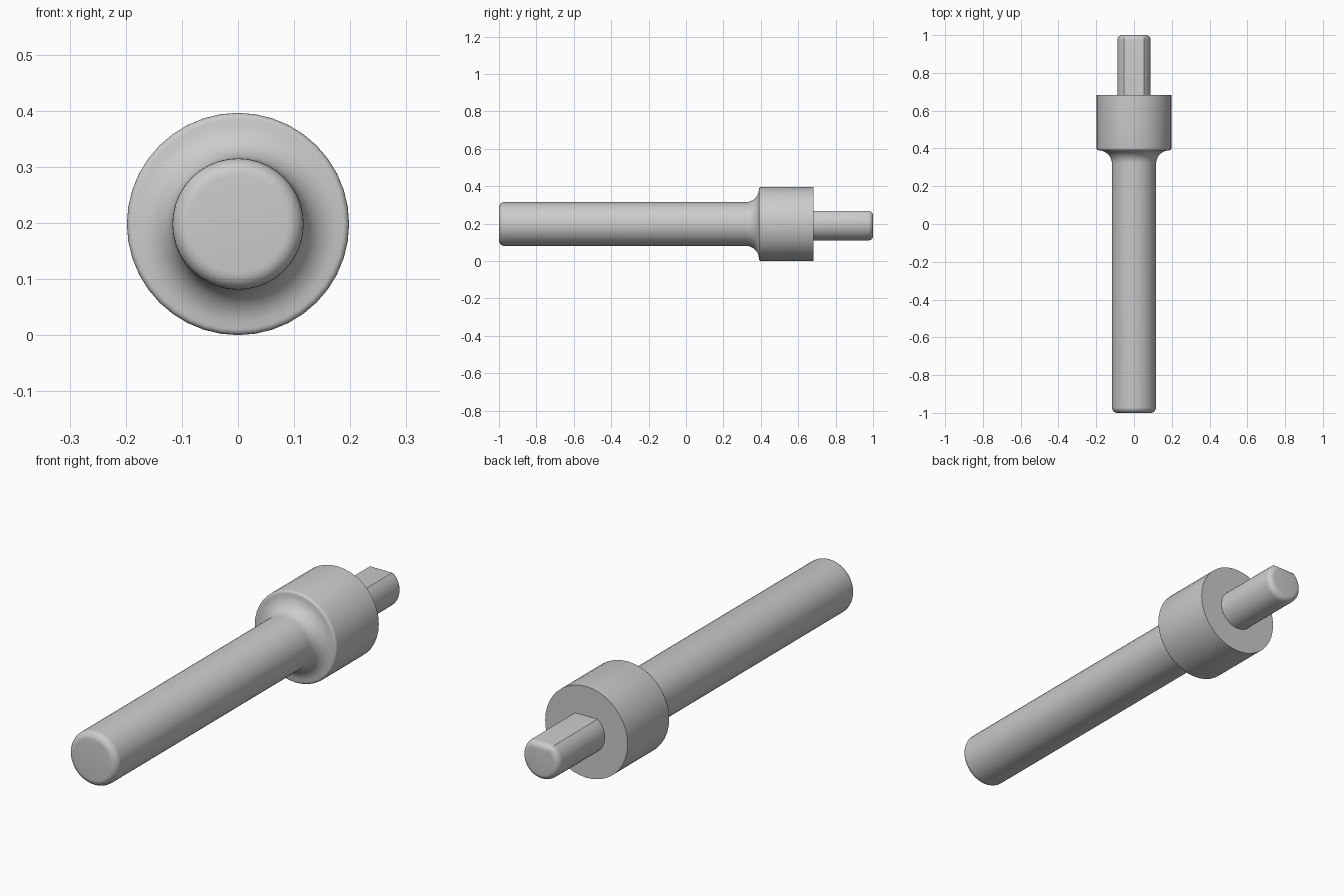
import bpy, bmesh
from math import sin, cos, pi, acos, radians

if "Cube" in bpy.data.objects:
    bpy.data.objects.remove(bpy.data.objects["Cube"])

AXIS_Z = 0.198
SIDES = 40


def circle(r, n=SIDES):
    return [(r * sin(2 * pi * i / n), r * cos(2 * pi * i / n)) for i in range(n)]


def d_shape(r, flat, n=30):
    # circle cut by a flat at height `flat` on top
    a = acos(flat / r)
    angles = [a + (2 * pi - 2 * a) * i / n for i in range(n + 1)]
    return [(r * sin(t), r * cos(t)) for t in angles]


def arc(cr, cy, rad, a0, a1, n=7):
    # profile arc as (radius, y) points, angles in degrees
    return [(cr + rad * cos(radians(a0 + (a1 - a0) * i / n)),
             cy + rad * sin(radians(a0 + (a1 - a0) * i / n))) for i in range(n + 1)]


def loft(name, sections):
    # sections: list of (y, outline) bridged into a closed solid
    bm = bmesh.new()
    rings = [[bm.verts.new((x, y, z + AXIS_Z)) for x, z in outline]
             for y, outline in sections]
    n = len(rings[0])
    for a, b in zip(rings, rings[1:]):
        for i in range(n):
            j = (i + 1) % n
            bm.faces.new((a[i], a[j], b[j], b[i]))
    bm.faces.new(rings[0])
    bm.faces.new(rings[-1])
    bmesh.ops.recalc_face_normals(bm, faces=bm.faces)
    mesh = bpy.data.meshes.new(name)
    bm.to_mesh(mesh)
    bm.free()
    obj = bpy.data.objects.new(name, mesh)
    bpy.context.collection.objects.link(obj)
    bpy.ops.object.select_all(action='DESELECT')
    obj.select_set(True)
    bpy.context.view_layer.objects.active = obj
    bpy.ops.object.shade_smooth_by_angle(angle=radians(32))
    return obj


# Shaft with rounded end, concave fillet and collar
R, C = 0.117, 0.198
profile = arc(R - 0.03, -0.97, 0.03, -90, 0)
profile += arc(R + 0.07, 0.32, 0.07, 180, 90, 9)
profile += arc(C - 0.011, 0.401, 0.011, -90, 0, 4)[1:]
profile += [(C, 0.683)]
loft("shaft_and_collar", [(y, circle(r)) for r, y in profile])

# D-shaped drive pin with rounded tip
PIN, FLAT, ROUND = 0.088, 0.07, 0.025
sections = [(0.67, d_shape(PIN, FLAT))]
for r, y in arc(-ROUND, 1 - ROUND, ROUND, 0, 90):
    sections.append((y, d_shape(PIN + r, FLAT + r)))
loft("drive_pin", sections)
